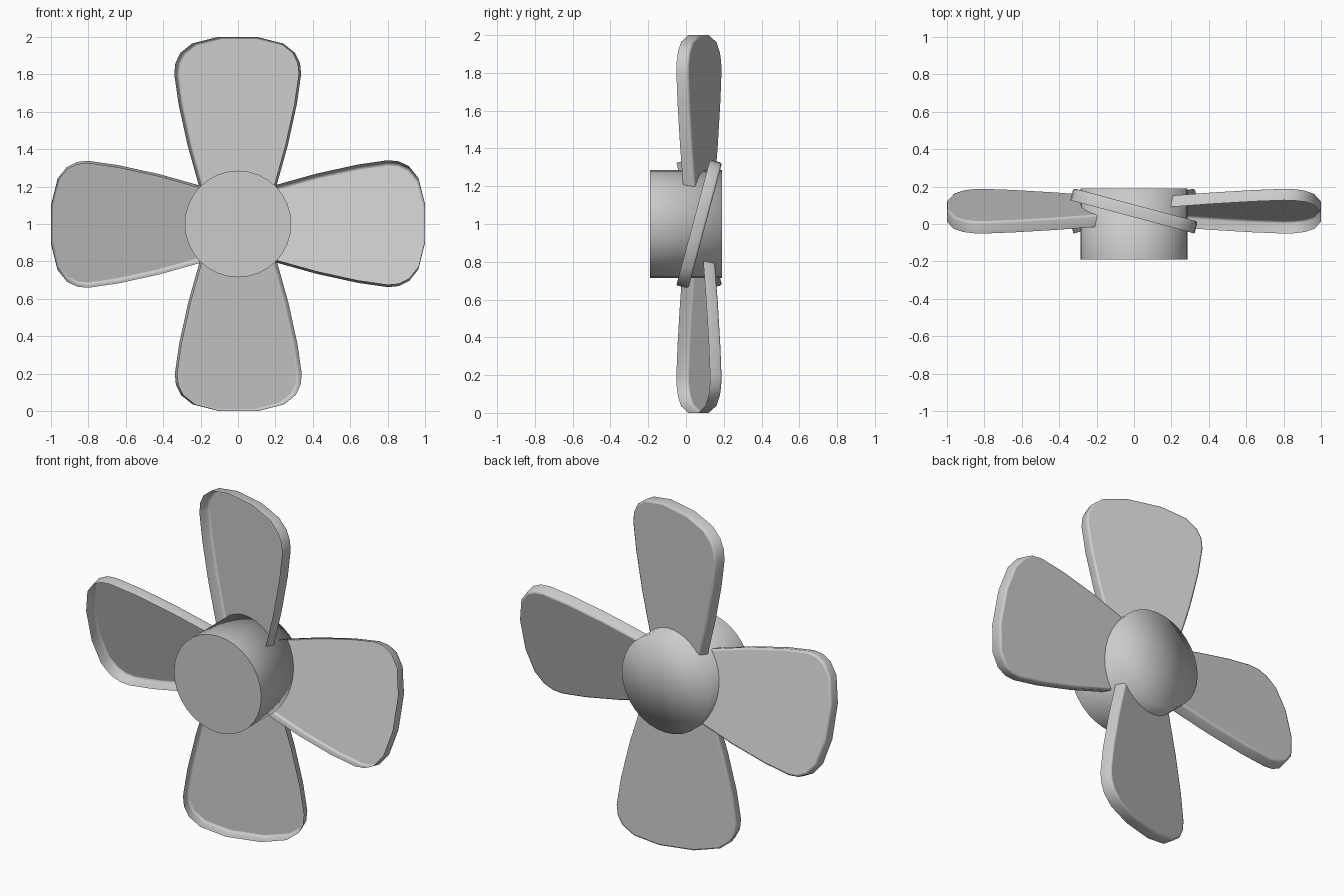
import bpy
import bmesh
from math import pi, radians
from mathutils import Matrix, Vector

old = bpy.data.objects.get("Cube")
if old:
    bpy.data.objects.remove(old, do_unlink=True)

# One plain grey for the whole propeller
GREY = (0.6, 0.6, 0.6, 1)
grey = bpy.data.materials.new("plain grey")
grey.use_nodes = True
grey.diffuse_color = GREY
grey.node_tree.nodes["Principled BSDF"].inputs["Base Color"].default_value = GREY

CENTRE = Matrix.Translation((0, 0, 1))


def add_object(name, bm):
    """Turn a bmesh into a grey object."""
    mesh = bpy.data.meshes.new(name)
    bm.to_mesh(mesh)
    bm.free()
    mesh.materials.append(grey)
    obj = bpy.data.objects.new(name, mesh)
    bpy.context.collection.objects.link(obj)


# Hub: cylinder along y, crisp at the front rim, softly shaded at the back
bm = bmesh.new()
bmesh.ops.create_cone(bm, cap_ends=True, cap_tris=True, segments=32,
                      radius1=0.285, radius2=0.285, depth=0.38,
                      matrix=CENTRE @ Matrix.Rotation(pi / 2, 4, "X"))
for f in bm.faces:
    f.smooth = True
for e in bm.edges:
    on_front = all(v.co.y < -0.18 for v in e.verts)
    if on_front and all((v.co - Vector((0, v.co.y, 1))).length > 0.2 for v in e.verts):
        e.smooth = False
add_object("hub", bm)

# Blade: half outline as (half width, radius), mirrored
HALF = [(0.205, 0.195), (0.27, 0.42), (0.32, 0.64), (0.344, 0.8),
        (0.338, 0.86), (0.31, 0.915), (0.245, 0.965), (0.1, 1.0)]
OUTLINE = HALF + [(-w, r) for w, r in reversed(HALF)]
DEPTH = 0.066
PITCH = Matrix.Rotation(radians(-15), 4, "Z")


def make_blade(name, turn):
    """Shallow tray: a back plate with a rim wall, open at the front."""
    bm = bmesh.new()
    front = bm.faces.new([bm.verts.new((w, -DEPTH / 2, r)) for w, r in OUTLINE])
    out = bmesh.ops.extrude_face_region(bm, geom=[front], use_keep_orig=True)
    for v in out["geom"]:
        if isinstance(v, bmesh.types.BMVert):
            v.co.y += DEPTH
    bmesh.ops.recalc_face_normals(bm, faces=bm.faces)
    # Soften the back edge of the rim, leaving the root square
    edges = [e for e in bm.edges if all(v.co.y > 0 for v in e.verts)
             and max(v.co.z for v in e.verts) > 0.2]
    bmesh.ops.bevel(bm, geom=edges, offset=0.012, segments=2, profile=0.5,
                    affect="EDGES", clamp_overlap=True)
    # Open the front
    bmesh.ops.delete(bm, geom=[f for f in bm.faces
                               if f.calc_center_median().y < -DEPTH / 2 + 0.001],
                     context="FACES_ONLY")
    # Smooth rim, flat plate and root
    bm.normal_update()
    for f in bm.faces:
        f.smooth = abs(f.normal.y) < 0.99 and abs(f.normal.z) < 0.999 or f.calc_center_median().z > 0.9
    bm.transform(CENTRE @ Matrix.Rotation(turn, 4, "Y")
                 @ Matrix.Translation((0, 0.07, 0)) @ PITCH)
    add_object(name, bm)


for i, side in enumerate(("top", "left", "bottom", "right")):
    make_blade(side + "_blade", i * pi / 2)
